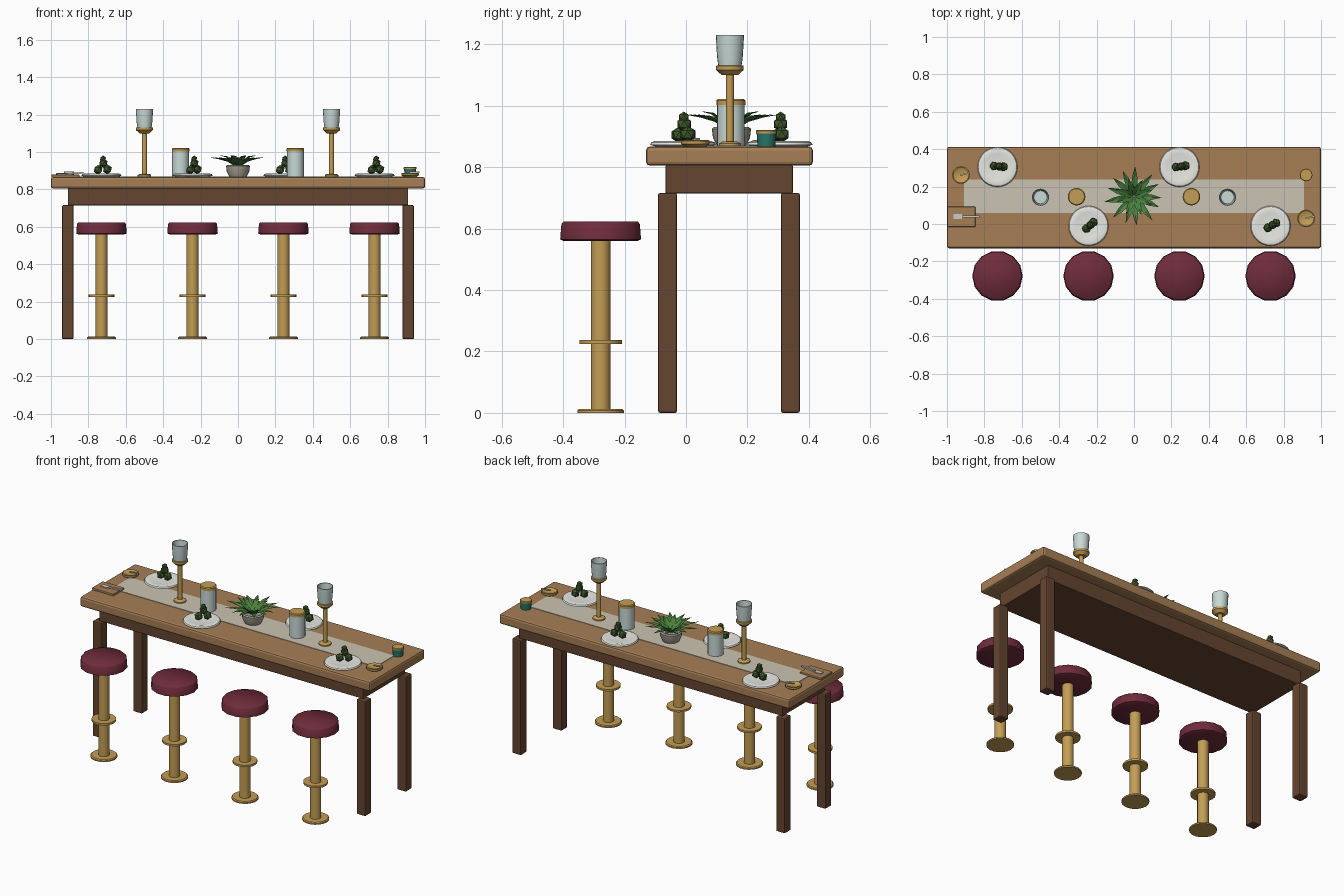
import bpy, bmesh, math, random
from mathutils import Vector, Matrix

if "Cube" in bpy.data.objects:
    bpy.data.objects.remove(bpy.data.objects["Cube"])

random.seed(4)
CY = 0.143   # table centre line in y
TOP = 0.867  # table surface height


def mat(name, r, g, b):
    m = bpy.data.materials.new(name)
    m.diffuse_color = (r, g, b, 1)
    m.use_nodes = True
    m.node_tree.nodes["Principled BSDF"].inputs["Base Color"].default_value = m.diffuse_color
    return m


WOOD = mat("light_wood", 0.38, 0.21, 0.09)
DARK = mat("dark_wood", 0.13, 0.06, 0.03)
GOLD = mat("brass", 0.55, 0.34, 0.09)
WINE = mat("wine_leather", 0.16, 0.025, 0.045)
CLOTH = mat("linen", 0.60, 0.55, 0.45)
WHITE = mat("porcelain", 0.8, 0.8, 0.76)
GLASS = mat("pale_glass", 0.58, 0.70, 0.68)
FOOD = mat("dark_green", 0.05, 0.10, 0.025)
LEAF = mat("leaf_green", 0.07, 0.22, 0.05)
STONE = mat("stone", 0.40, 0.36, 0.30)
TEAL = mat("teal", 0.02, 0.18, 0.14)
STEEL = mat("steel", 0.6, 0.6, 0.58)


def finish(bm, name, material, loc=(0, 0, 0), smooth=None):
    bmesh.ops.recalc_face_normals(bm, faces=bm.faces)
    me = bpy.data.meshes.new(name)
    bm.to_mesh(me)
    bm.free()
    me.materials.append(material)
    ob = bpy.data.objects.new(name, me)
    ob.location = loc
    bpy.context.collection.objects.link(ob)
    if smooth:
        bpy.ops.object.select_all(action='DESELECT')
        ob.select_set(True)
        bpy.context.view_layer.objects.active = ob
        bpy.ops.object.shade_smooth_by_angle(angle=math.radians(smooth))
    return ob


def box(name, x, y, z, material, bevel=0.0):
    """Box from (min, max) ranges."""
    bm = bmesh.new()
    bmesh.ops.create_cube(bm, size=1)
    for v in bm.verts:
        v.co = Vector([sum(r) / 2 + c * (r[1] - r[0]) for r, c in zip((x, y, z), v.co)])
    if bevel:
        bmesh.ops.bevel(bm, geom=bm.edges[:], offset=bevel, segments=2, profile=0.5, affect='EDGES')
    return finish(bm, name, material)


def lathe(name, profile, x, y, material, n=20, smooth=40):
    """Closed turned shape from (radius, height) points, capped at both ends."""
    bm = bmesh.new()
    rings = [[bm.verts.new((r * math.cos(2 * math.pi * i / n), r * math.sin(2 * math.pi * i / n), z))
              for i in range(n)] for r, z in profile]
    for a, b in zip(rings, rings[1:]):
        for i in range(n):
            j = (i + 1) % n
            bm.faces.new((a[i], a[j], b[j], b[i]))
    bm.faces.new(rings[0][::-1])
    bm.faces.new(rings[-1])
    return finish(bm, name, material, (x, y, 0), smooth)


# Table
box("table_top", (-1, 1), (-0.13, 0.413), (0.805, TOP), WOOD, 0.012)
box("apron", (-0.91, 0.91), (-0.067, 0.348), (0.715, 0.806), DARK, 0.004)
for sx in (-1, 1):
    for y in (-0.06, 0.34):
        box("table_leg", (sx * 0.91 - 0.031, sx * 0.91 + 0.031), (y - 0.031, y + 0.031),
            (0, 0.716), DARK, 0.007)
box("table_runner", (-0.91, 0.91), (0.058, 0.238), (TOP - 0.002, TOP + 0.003), CLOTH)

# Stools
for x in (-0.73, -0.243, 0.243, 0.73):
    y = -0.278
    lathe("stool_seat", [(0.124, 0.56), (0.135, 0.565), (0.131, 0.615), (0.124, 0.623)], x, y, WINE, 14, 60)
    lathe("stool_stem", [(0.032, 0.005), (0.032, 0.562)], x, y, GOLD, 16)
    lathe("stool_footrest", [(0.07, 0.225), (0.07, 0.237)], x, y, GOLD, 18)
    lathe("stool_base", [(0.077, 0), (0.077, 0.008), (0.072, 0.013)], x, y, GOLD, 18)

# Plates with a small heap of three green vegetables
PLATES = [(-0.73, 0.305, -5), (-0.243, -0.01, 42), (0.243, 0.305, 8), (0.73, -0.01, 30)]
for px, py, deg in PLATES:
    lathe("plate", [(0.085, TOP - 0.001), (0.107, 0.873), (0.103, 0.881), (0.092, 0.885), (0.07, 0.88)],
          px, py, WHITE, 28)
    turn = Matrix.Rotation(math.radians(deg), 3, 'Z')
    for off, z, r in ((-0.026, 0.905, 0.026), (0.024, 0.907, 0.026), (0.002, 0.94, 0.025), (0.0, 0.963, 0.018)):
        p = turn @ Vector((off, 0, z))
        bm = bmesh.new()
        bmesh.ops.create_icosphere(bm, subdivisions=1, radius=r)
        finish(bm, "vegetable", FOOD, (px + 0.008 + p.x, py + 0.003 + p.y, p.z))

# Tall lamps and lidded jars on the runner
for sx in (-1, 1):
    x = sx * 0.5
    lathe("lamp_base", [(0.036, TOP), (0.036, 0.877), (0.025, 0.883)], x, CY, GOLD)
    lathe("lamp_stem", [(0.013, 0.87), (0.013, 1.105)], x, CY, GOLD, 12)
    lathe("lamp_cup", [(0.027, 1.1), (0.045, 1.117), (0.045, 1.13), (0.036, 1.132)], x, CY, GOLD)
    lathe("lamp_shade", [(0.038, 1.13), (0.042, 1.16), (0.046, 1.23), (0.042, 1.23), (0.035, 1.135)],
          x, CY, GLASS)
    lathe("jar_body", [(0.045, TOP), (0.045, 1.003)], sx * 0.307, CY + 0.003, GLASS)
    lathe("jar_lid", [(0.047, 1.002), (0.047, 1.017), (0.042, 1.022)], sx * 0.307, CY + 0.003, GOLD)

# Potted plant in the middle
lathe("plant_pot", [(0.046, TOP), (0.06, 0.895), (0.064, 0.925), (0.056, 0.931), (0.053, 0.92)],
      0, CY + 0.005, STONE)
bm = bmesh.new()
for ring, (count, length, height) in enumerate(((13, 0.165, 0.972), (8, 0.11, 0.982))):
    for i in range(count):
        a = 2 * math.pi * (i + 0.4 * ring) / count + random.uniform(-0.1, 0.1)
        reach = length * random.uniform(0.88, 1.0)
        d, s = Vector((math.cos(a), math.sin(a), 0)), Vector((-math.sin(a), math.cos(a), 0))
        rows = []
        for t, w, z in ((0.06, 0.006, 0.92), (0.35, 0.017, 0.948), (0.65, 0.014, height - 0.01)):
            c = d * reach * t + Vector((0, 0, z))
            rows.append([bm.verts.new(c + s * w + Vector((0, 0, 0.005))), bm.verts.new(c),
                         bm.verts.new(c - s * w + Vector((0, 0, 0.005)))])
        tip = bm.verts.new(d * reach + Vector((0, 0, height)))
        for p, q in zip(rows, rows[1:]):
            for k in (0, 1):
                bm.faces.new((p[k], p[k + 1], q[k + 1], q[k]))
        for k in (0, 1):
            bm.faces.new((rows[-1][k], rows[-1][k + 1], tip))
finish(bm, "plant_leaves", LEAF, (0, CY + 0.005, 0))

# Brass dishes, each with a small spoon
for x, y in ((-0.925, 0.262), (0.92, 0.03)):
    lathe("brass_dish", [(0.035, TOP), (0.047, 0.876), (0.047, 0.886), (0.042, 0.888), (0.034, 0.882)],
          x, y, GOLD)
    spoon = box("dish_spoon", (-0.004, 0.05), (-0.004, 0.004), (-0.003, 0.003), STEEL)
    spoon.location = (x, y, 0.892)
    spoon.rotation_euler.z = 0.25

# Teal cup with brass lid
lathe("teal_cup", [(0.029, TOP), (0.032, 0.911)], 0.92, 0.262, TEAL)
lathe("cup_lid", [(0.034, 0.91), (0.034, 0.918), (0.031, 0.921)], 0.92, 0.262, GOLD)

# Serving board with a cleaver
box("serving_board", (-0.998, -0.848), (-0.015, 0.093), (TOP - 0.001, 0.879), WOOD, 0.003)
box("cleaver_blade", (-0.965, -0.92), (0.026, 0.054), (0.878, 0.884), STEEL)
handle = box("cleaver_handle", (0, 0.09), (-0.006, 0.006), (-0.004, 0.004), STEEL)
handle.location = (-0.915, 0.04, 0.883)
handle.rotation_euler.y = -0.07
